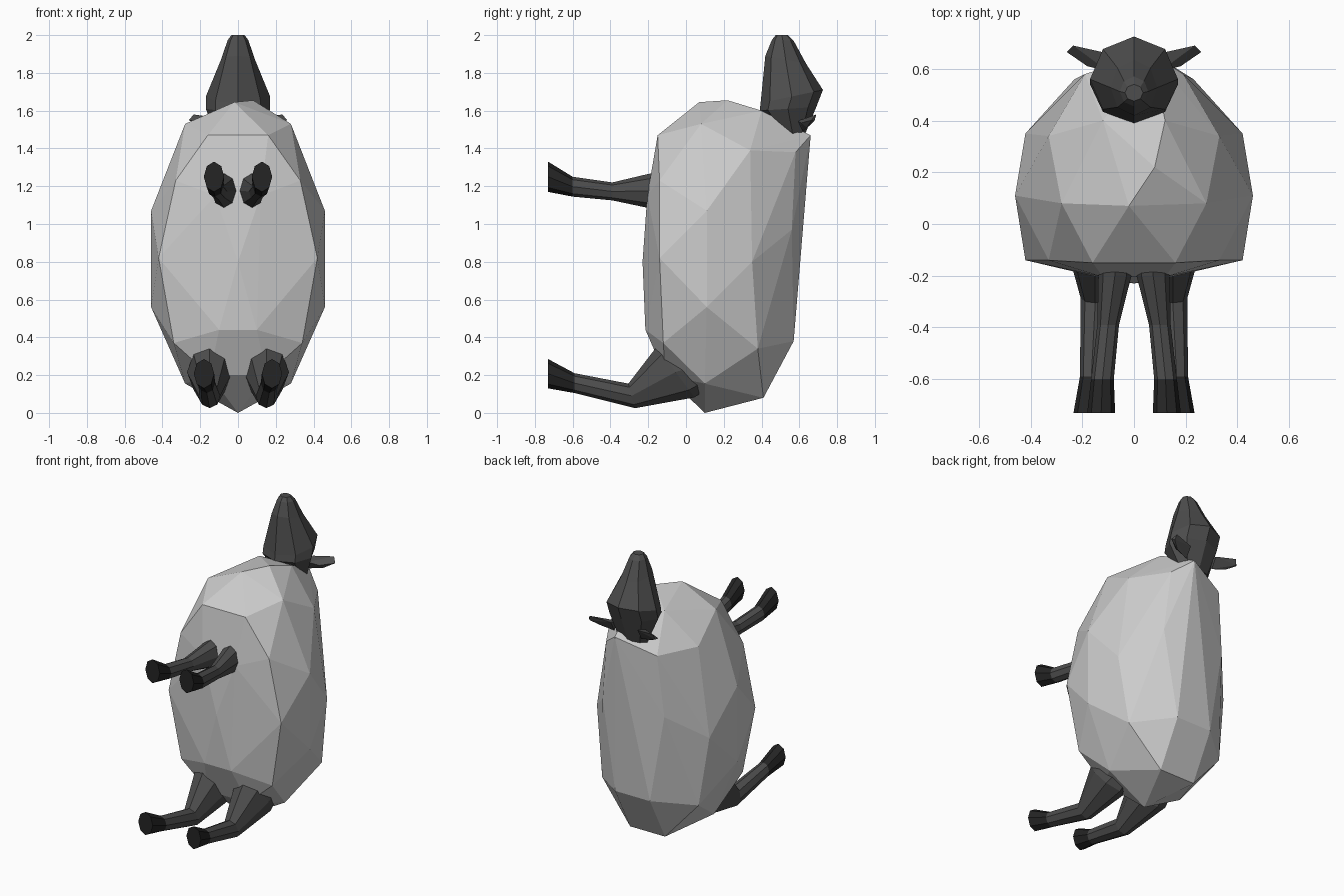
import bpy, bmesh, math


def material(name, v):
    m = bpy.data.materials.new(name)
    m.diffuse_color = (v, v, v, 1)
    return m


DARK = material("dark_face", 0.075)
HOOF = material("black_hoof", 0.018)


def finish(name, bm, mat=None):
    bmesh.ops.recalc_face_normals(bm, faces=bm.faces)
    me = bpy.data.meshes.new(name)
    bm.to_mesh(me)
    bm.free()
    ob = bpy.data.objects.new(name, me)
    bpy.context.collection.objects.link(ob)
    if mat:
        me.materials.append(mat)
    return ob


def hull(name, points, mat=None):
    bm = bmesh.new()
    for p in points:
        bm.verts.new(p)
    res = bmesh.ops.convex_hull(bm, input=bm.verts)
    junk = {v for v in res["geom_interior"] + res["geom_unused"]
            if isinstance(v, bmesh.types.BMVert)}
    bmesh.ops.delete(bm, geom=list(junk), context='VERTS')
    return finish(name, bm, mat)


def loft(name, rings, mat, side=1, n=8):
    """Each ring: (y, z) of one edge, (y, z) of the opposite edge, centre x, half width."""
    bm = bmesh.new()
    loops = []
    for (y0, z0), (y1, z1), cx, hw in rings:
        loop = []
        for i in range(n):
            a = 2 * math.pi * i / n
            t = (1 - math.cos(a)) / 2
            loop.append(bm.verts.new((side * (cx + hw * math.sin(a)),
                                      y0 + (y1 - y0) * t, z0 + (z1 - z0) * t)))
        loops.append(loop)
    for a, b in zip(loops, loops[1:]):
        for i in range(n):
            j = (i + 1) % n
            bm.faces.new((a[i], a[j], b[j], b[i]))
    bm.faces.new(loops[0])
    bm.faces.new(loops[-1])
    return finish(name, bm, mat)


# Fleece: faceted, with a flat belly and a rounded back; half of it mirrored
middle = [(0, 0.1, 0), (0, -0.23, 0.8), (0, 0.61, 0.9), (0.07, 0.66, 1.47),
          (0.08, 0.22, 1.655), (-0.02, 0.07, 1.645)]
half = [(0.28, 0.10, 0.155), (0.13, 0.41, 0.08),
        (0.15, -0.11, 0.2), (0.34, -0.12, 0.37), (0.10, -0.215, 0.44),
        (0.36, 0.38, 0.34), (0.13, 0.57, 0.38), (0.46, 0.11, 0.56),
        (0.42, -0.14, 0.82), (0.42, 0.35, 0.80), (0.46, 0.11, 1.07),
        (0.23, 0.56, 0.97), (0.33, -0.14, 1.23), (0.12, -0.205, 1.15),
        (0.33, 0.34, 1.39), (0.19, 0.58, 1.38), (0.28, 0.08, 1.53),
        (0.16, -0.15, 1.47), (0.12, 0.40, 1.60)]
hull("fleece_body", middle + [(s * x, y, z) for x, y, z in half for s in (1, -1)])

# Head, muzzle up
loft("head", [((0.475, 2.0), (0.54, 2.0), 0, 0.035),
              ((0.455, 1.975), (0.57, 1.97), 0, 0.055),
              ((0.42, 1.89), (0.635, 1.85), 0, 0.09),
              ((0.395, 1.64), (0.725, 1.71), 0, 0.17),
              ((0.39, 1.60), (0.69, 1.62), 0, 0.17),
              ((0.52, 1.445), (0.62, 1.45), 0, 0.11)], DARK)

for s, label in ((1, "right"), (-1, "left")):
    # Ear
    hull(label + "_ear", [(s * x, y, z) for x, y, z in
         [(0.10, 0.59, 1.545), (0.10, 0.66, 1.56), (0.10, 0.62, 1.49),
          (0.18, 0.61, 1.535), (0.18, 0.65, 1.56), (0.19, 0.64, 1.51),
          (0.26, 0.665, 1.55), (0.235, 0.69, 1.58), (0.245, 0.68, 1.545)]], DARK)
    # Front leg, joined to the upper part of the belly
    ankle = ((-0.60, 1.25), (-0.60, 1.145), 0.122, 0.044)
    loft(label + "_front_leg", [((-0.12, 1.28), (-0.12, 1.07), 0.072, 0.062),
                                ((-0.20, 1.265), (-0.20, 1.085), 0.074, 0.064),
                                ((-0.39, 1.22), (-0.39, 1.125), 0.10, 0.042),
                                ankle], DARK, s)
    loft(label + "_front_hoof", [ankle, ((-0.73, 1.33), (-0.73, 1.17), 0.127, 0.054)], HOOF, s)
    # Hind leg, bent at the hock
    ankle = ((-0.59, 0.21), (-0.59, 0.105), 0.165, 0.044)
    loft(label + "_hind_leg", [((-0.06, 0.36), (0.10, 0.12), 0.15, 0.10),
                               ((-0.155, 0.35), (0.045, 0.082), 0.15, 0.12),
                               ((-0.305, 0.155), (-0.27, 0.025), 0.15, 0.056),
                               ankle], DARK, s)
    loft(label + "_hind_hoof", [ankle, ((-0.73, 0.285), (-0.73, 0.13), 0.18, 0.054)], HOOF, s)
